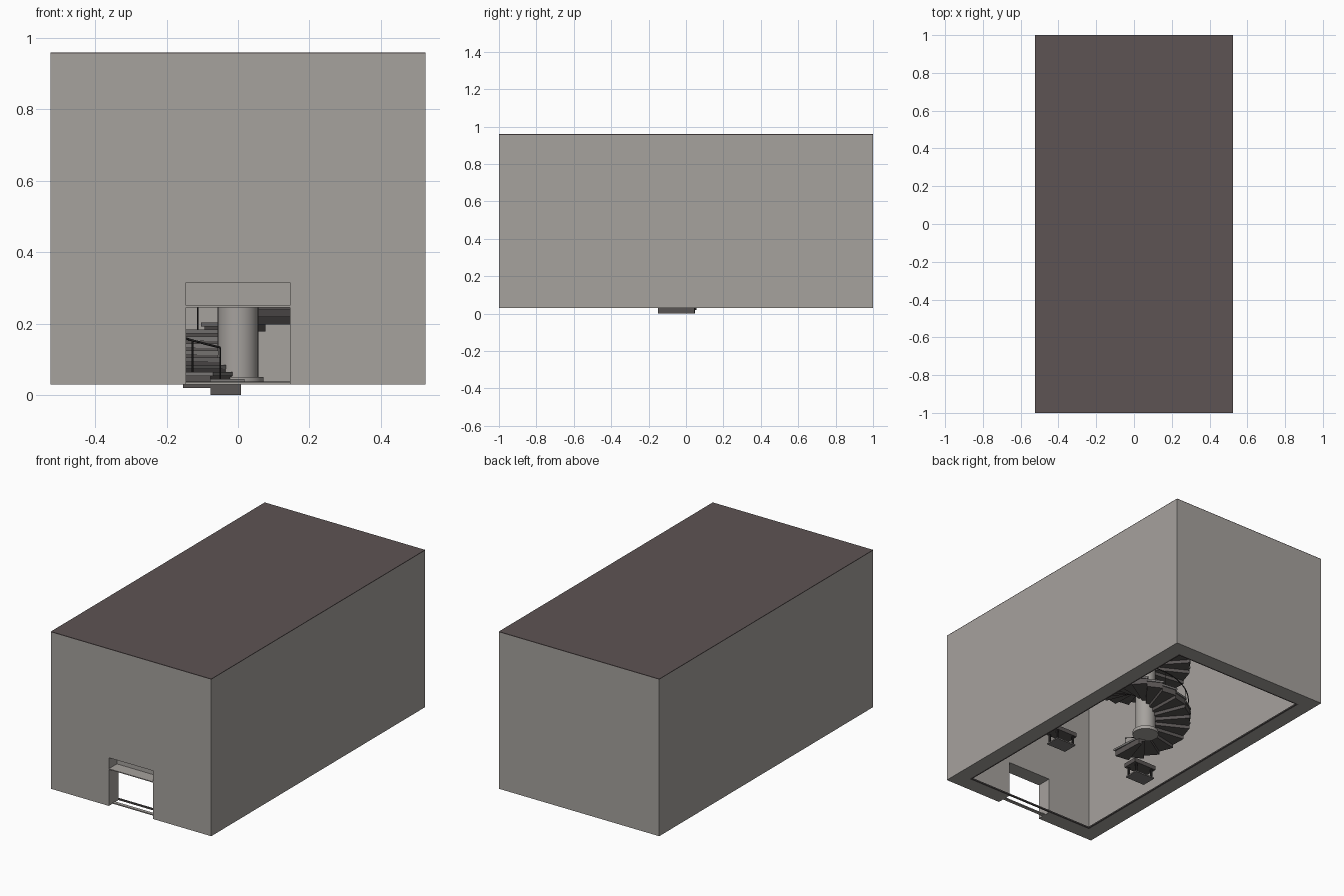
import bpy, bmesh
from math import sin, cos, radians
from mathutils import Vector

old = bpy.data.objects.get("Cube")
if old:
    bpy.data.objects.remove(old, do_unlink=True)


def material(name, rgb):
    m = bpy.data.materials.new(name)
    m.use_nodes = True
    m.diffuse_color = (*rgb, 1)
    for n in m.node_tree.nodes:
        if n.type == 'BSDF_PRINCIPLED':
            n.inputs["Base Color"].default_value = (*rgb, 1)
    return m


WALL = material("warm grey plaster", (0.38, 0.36, 0.34))
ROOF = material("dark brown roofing", (0.11, 0.088, 0.088))
STEP = material("dark grey stone", (0.10, 0.09, 0.088))
TREAD = material("mid grey tread", (0.20, 0.19, 0.185))
METAL = material("black metal", (0.025, 0.023, 0.023))


def finish(name, bm, mat):
    bmesh.ops.recalc_face_normals(bm, faces=bm.faces)
    mesh = bpy.data.meshes.new(name)
    bm.to_mesh(mesh)
    bm.free()
    if mat:
        mesh.materials.append(mat)
    ob = bpy.data.objects.new(name, mesh)
    bpy.context.scene.collection.objects.link(ob)
    return ob


def add_box(bm, lo, hi):
    verts = bmesh.ops.create_cube(bm, size=1)["verts"]
    for v in verts:
        v.co = Vector([(l + h) / 2 + c * (h - l) for l, h, c in zip(lo, hi, v.co)])


def box(name, lo, hi, mat=None):
    bm = bmesh.new()
    add_box(bm, lo, hi)
    return finish(name, bm, mat)


def cylinder(name, center, radius, z0, z1, mat, sides=32):
    bm = bmesh.new()
    bmesh.ops.create_cone(bm, cap_ends=True, segments=sides, radius1=radius,
                          radius2=radius, depth=z1 - z0)
    bmesh.ops.translate(bm, verts=bm.verts, vec=(*center, (z0 + z1) / 2))
    ob = finish(name, bm, mat)
    for p in ob.data.polygons:
        p.use_smooth = abs(p.normal.z) < 0.5
    return ob


# Building shell: solid block with the room, doorway and transom recess cut out
HX, HY, FLOOR, TOP = 0.525, 1.0, 0.03, 0.96
INX, INY, CEIL, DOOR = 0.435, 0.91, 0.92, 0.145
shell = box("outer_walls", (-HX, -HY, FLOOR), (HX, HY, TOP - 0.004), WALL)
cutters = [
    box("room_cutter", (-INX, -INY, -0.1), (INX, INY, CEIL)),
    box("door_cutter", (-DOOR, -1.2, -0.1), (DOOR, -0.8, 0.245)),
    box("transom_cutter", (-DOOR, -1.2, 0.25), (DOOR, -0.925, 0.315)),
]
for c in cutters:
    c.hide_render = True
    mod = shell.modifiers.new(c.name, 'BOOLEAN')
    mod.operation = 'DIFFERENCE'
    mod.solver = 'EXACT'
    mod.object = c
bpy.context.view_layer.objects.active = shell
shell.select_set(True)
for c in cutters:
    bpy.ops.object.modifier_apply(modifier=c.name)
    bpy.data.objects.remove(c, do_unlink=True)
box("roof", (-HX, -HY, TOP - 0.004), (HX, HY, TOP), ROOF)

# Skirting strip around the room and a door threshold
bm = bmesh.new()
for s in (-1, 1):
    x0, x1 = sorted((s * INX, s * (INX - 0.01)))
    y0, y1 = sorted((s * INY, s * (INY - 0.01)))
    add_box(bm, (x0, -INY, FLOOR), (x1, INY, FLOOR + 0.008))
    add_box(bm, (-INX, y0, FLOOR), (INX, y1, FLOOR + 0.008))
finish("skirting", bm, STEP)
box("door_threshold", (-DOOR, -0.965, FLOOR), (DOOR, -0.945, FLOOR + 0.006), WALL)

# Central column
CENTER = (0, 0.1)
cylinder("column", CENTER, 0.057, FLOOR + 0.02, CEIL, WALL)
cylinder("column_base", CENTER, 0.072, FLOOR, FLOOR + 0.02, WALL)

# Spiral staircase, climbing clockwise from the front
STEPS, TURN, RISE = 42, 20, 0.0198


def polar(r, deg, z):
    a = radians(deg)
    return Vector((CENTER[0] - r * sin(a), CENTER[1] - r * cos(a), z))


def add_wedge(bm, r0, r1, a0, a1, z0, z1):
    ends = [(r0, a0), (r1, a0), (r1, a1), (r0, a1)]
    low = [bm.verts.new(polar(r, a, z0)) for r, a in ends]
    high = [bm.verts.new(polar(r, a, z1)) for r, a in ends]
    bm.faces.new(low)
    bm.faces.new(high)
    for i in range(4):
        j = (i + 1) % 4
        bm.faces.new((low[i], low[j], high[j], high[i]))


blocks, treads = bmesh.new(), bmesh.new()
for i in range(STEPS):
    a, z = -2 + i * TURN, i * RISE
    add_wedge(blocks, 0.055, 0.25, a, a + TURN, z, z + 0.033)
    add_wedge(treads, 0.055, 0.256, a - 2, a + TURN, z + 0.033, z + 0.045)
finish("stair_blocks", blocks, STEP)
finish("stair_treads", treads, TREAD)


# Handrail and posts
def tube(name, paths, radius):
    cu = bpy.data.curves.new(name, 'CURVE')
    cu.dimensions = '3D'
    cu.bevel_depth = radius
    cu.bevel_resolution = 0
    cu.use_fill_caps = True
    for pts in paths:
        sp = cu.splines.new('POLY')
        sp.points.add(len(pts) - 1)
        for p, co in zip(sp.points, pts):
            p.co = (*co, 1)
    cu.materials.append(METAL)
    ob = bpy.data.objects.new(name, cu)
    bpy.context.scene.collection.objects.link(ob)


def rail_point(i, height):
    return polar(0.24, 12 + i * TURN, 0.045 + i * RISE + height)


RAIL = 0.088
tube("handrail", [[rail_point(i / 2, RAIL) for i in range(2 * STEPS - 9)]], 0.003)
tube("rail_posts", [[rail_point(i, 0), rail_point(i, RAIL)]
                    for i in [0] + list(range(1, STEPS - 4, 2))], 0.0025)

# Pair of benches either side of the entrance hall
for side, s in (("left", 1), ("right", -1)):
    cx, cy = s * 0.287, -0.29
    box(side + "_bench_base", (cx - 0.065, cy - 0.045, FLOOR),
        (cx + 0.065, cy + 0.045, FLOOR + 0.008), TREAD)
    box(side + "_bench_seat", (cx - 0.075, cy - 0.045, 0.09),
        (cx + 0.075, cy + 0.045, 0.115), STEP)
    bm = bmesh.new()
    for dx in (-0.055, 0.055):
        for dy in (-0.033, 0.033):
            add_box(bm, (cx + dx - 0.005, cy + dy - 0.005, FLOOR + 0.008),
                    (cx + dx + 0.005, cy + dy + 0.005, 0.09))
    finish(side + "_bench_legs", bm, METAL)
